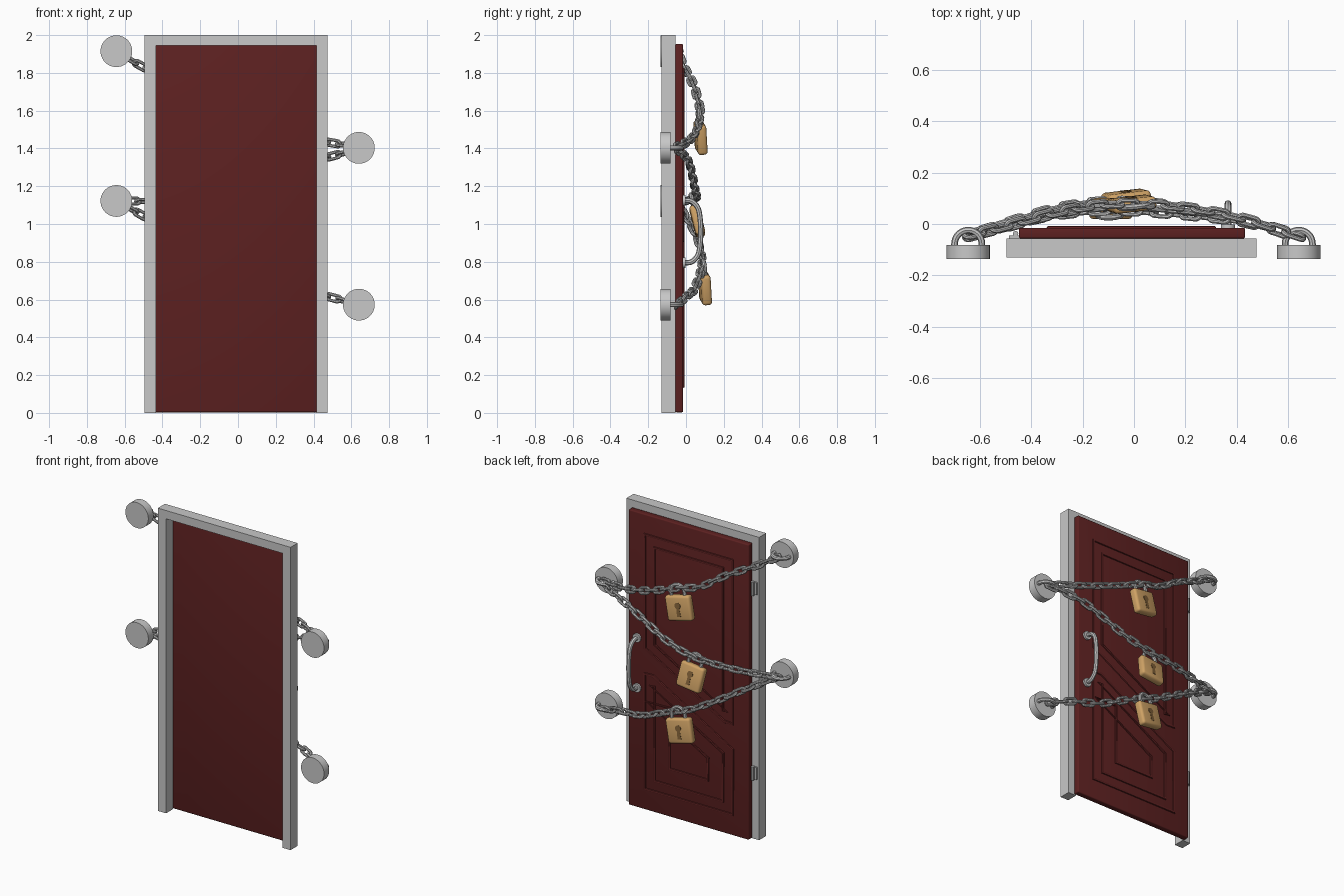
import bpy, bmesh, math
from mathutils import Vector, Matrix, Euler

cube = bpy.data.objects.get("Cube")
if cube:
    bpy.data.objects.remove(cube, do_unlink=True)


def material(name, rgb):
    m = bpy.data.materials.new(name)
    m.use_nodes = True
    m.diffuse_color = (*rgb, 1)
    m.node_tree.nodes["Principled BSDF"].inputs["Base Color"].default_value = (*rgb, 1)
    return m


GREY = material("frame grey", (0.58, 0.58, 0.58))
STEEL = material("chain steel", (0.52, 0.52, 0.52))
RED = material("dark red", (0.11, 0.015, 0.015))
BRASS = material("brass", (0.62, 0.36, 0.13))
DARK = material("keyhole brown", (0.22, 0.12, 0.04))


def finish(name, bm, mat, matrix=None):
    """Turn a bmesh into a named, coloured object."""
    if matrix:
        bm.transform(matrix)
    bmesh.ops.recalc_face_normals(bm, faces=bm.faces)
    me = bpy.data.meshes.new(name)
    bm.to_mesh(me)
    bm.free()
    me.materials.append(mat)
    ob = bpy.data.objects.new(name, me)
    bpy.context.collection.objects.link(ob)
    bpy.ops.object.select_all(action="DESELECT")
    ob.select_set(True)
    bpy.context.view_layer.objects.active = ob
    bpy.ops.object.shade_smooth_by_angle(angle=math.radians(40))
    return ob


def prism(name, outline, y0, y1, mat, bevel=0, matrix=None):
    """Extrude an x-z outline along y."""
    bm = bmesh.new()
    face = bm.faces.new([bm.verts.new((x, y0, z)) for x, z in outline])
    ext = bmesh.ops.extrude_face_region(bm, geom=[face])["geom"]
    moved = [v for v in ext if isinstance(v, bmesh.types.BMVert)]
    bmesh.ops.translate(bm, verts=moved, vec=(0, y1 - y0, 0))
    if bevel:
        bmesh.ops.bevel(bm, geom=bm.edges[:], offset=bevel, segments=3,
                        profile=0.5, affect="EDGES")
    return finish(name, bm, mat, matrix)


def rect(x0, x1, z0, z1):
    return [(x0, z0), (x1, z0), (x1, z1), (x0, z1)]


def disc(cx, cz, r, n=40, start=0, sweep=2 * math.pi):
    return [(cx + r * math.cos(start + sweep * i / n),
             cz + r * math.sin(start + sweep * i / n)) for i in range(n)]


def tube_mesh(points, radius, cyclic=False):
    """Round wire along a path, as mesh data."""
    cu = bpy.data.curves.new("wire", "CURVE")
    cu.dimensions = "3D"
    cu.bevel_depth = radius
    cu.bevel_resolution = 2
    cu.use_fill_caps = True
    sp = cu.splines.new("POLY")
    sp.points.add(len(points) - 1)
    for p, co in zip(sp.points, points):
        p.co = (*co, 1)
    sp.use_cyclic_u = cyclic
    ob = bpy.data.objects.new("wire", cu)
    me = bpy.data.meshes.new_from_object(ob)
    bpy.data.objects.remove(ob)
    return me


def tube(name, points, radius, mat, cyclic=False, matrix=None):
    bm = bmesh.new()
    bm.from_mesh(tube_mesh(points, radius, cyclic))
    return finish(name, bm, mat, matrix)


def spline(points, steps=16):
    """Smooth path through the given points."""
    p = [Vector(q) for q in points]
    p = [2 * p[0] - p[1]] + p + [2 * p[-1] - p[-2]]
    out = []
    for a, b, c, d in zip(p, p[1:], p[2:], p[3:]):
        for i in range(steps):
            t = i / steps
            out.append(0.5 * (2 * b + (c - a) * t + (2 * a - 5 * b + 4 * c - d) * t**2
                              + (3 * b - a - 3 * c + d) * t**3))
    return out + [p[-2]]


# Door frame: one arch-shaped outline
prism("door_frame", [(-0.495, 0), (-0.435, 0), (-0.435, 1.945), (0.415, 1.945),
                     (0.415, 0), (0.475, 0), (0.475, 2), (-0.495, 2)], -0.13, -0.056, GREY)

# Door leaf
prism("door_leaf", rect(-0.447, 0.432, 0.003, 1.953), -0.056, -0.015, RED, 0.007)


# Raised mouldings: nested outlines, split by a diagonal band
def inset(outline, d):
    n, out = len(outline), []
    pts = [Vector(p) for p in outline]
    for i in range(n):
        e0 = (pts[i] - pts[i - 1]).normalized()
        e1 = (pts[(i + 1) % n] - pts[i]).normalized()
        n0, n1 = Vector((-e0.y, e0.x)), Vector((-e1.y, e1.x))
        out.append(pts[i] + (n0 + n1) * d / (1 + n0.dot(n1)))
    return out


upper = [(-0.33, 1.82), (-0.33, 0.74), (-0.27, 0.74), (0.31, 1.07), (0.31, 1.82)]
lower = [(-0.33, 0.57), (-0.33, 0.14), (0.31, 0.14), (0.31, 0.9), (0.25, 0.9)]
for label, shape, depths in (("upper", upper, (0, 0.07)), ("lower", lower, (0, 0.07, 0.18))):
    for k, depth in enumerate(depths):
        path = [(x, -0.015, z) for x, z in inset(shape, depth)]
        tube(f"{label}_moulding_{k}", path, 0.011, RED, True,
             Matrix.Translation((0, -0.015, 0)) @ Matrix.Scale(0.7, 4, (0, 1, 0))
             @ Matrix.Translation((0, 0.015, 0)))

# Hinges
for label, z in (("upper", 1.66), ("lower", 0.44)):
    prism(label + "_hinge_plate", rect(-0.485, -0.44, z - 0.04, z + 0.04), -0.056, -0.045, STEEL)
    tube(label + "_hinge_pin", [(-0.46, -0.038, z - 0.045), (-0.46, -0.038, z + 0.045)],
         0.011, STEEL)

# Pull handle with round feet
hx = 0.365
tube("pull_handle", spline([(hx, -0.015, 1.125), (hx, 0.03, 1.12), (hx, 0.065, 1.08),
                            (hx, 0.077, 1.0), (hx, 0.077, 0.92), (hx, 0.065, 0.84),
                            (hx, 0.03, 0.8), (hx, -0.015, 0.795)], 6), 0.014, GREY)
for label, z in (("upper", 1.125), ("lower", 0.795)):
    prism(label + "_handle_foot", disc(hx, z, 0.028, 24), -0.016, -0.002, GREY)

# Wall mounts: disc with a horizontal U-shaped ring
MOUNTS = {"upper_right": (-0.644, 1.915), "lower_right": (-0.644, 1.122),
          "upper_left": (0.64, 1.403), "lower_left": (0.64, 0.573)}
for label, (x, z) in MOUNTS.items():
    prism(label + "_mount", disc(x, z, 0.084), -0.136, -0.082, GREY)
    arch = [(x + a, b, z) for a, b in disc(0, -0.077, 0.053, 16, 0, math.pi * 16 / 15)]
    arch = [(x + 0.053, -0.09, z)] + arch + [(x - 0.053, -0.09, z)]
    tube(label + "_ring", arch, 0.013, GREY)

# Chains: one stadium-shaped link repeated along each path
half, bend, wire, pitch = 0.024, 0.0175, 0.0092, 0.063
loop = [(half + bend * math.cos(a), bend * math.sin(a), 0)
        for a in (math.pi * (i / 8 - 0.5) for i in range(9))]
loop += [(-x, -y, 0) for x, y, _ in loop]
LINK = tube_mesh(loop, wire, True)


def chain(name, points):
    path = spline(points)
    total = sum((b - a).length for a, b in zip(path, path[1:]))
    count = round(total / pitch)
    spots, run, target = [], 0, 0
    for a, b in zip(path, path[1:]):
        seg = (b - a).length
        while target <= run + seg + 1e-6 and len(spots) <= count:
            spots.append((a.lerp(b, (target - run) / seg), (b - a).normalized()))
            target += total / count
        run += seg
    bm = bmesh.new()
    for i, (pos, t) in enumerate(spots):
        side = t.cross(Vector((0, 1, 0))).normalized()
        frame = Matrix((t, side, t.cross(side))).transposed().to_4x4()
        roll = Matrix.Rotation(math.radians(25 + 90 * (i % 2)), 4, "X")
        me = LINK.copy()
        me.transform(Matrix.Translation(pos) @ frame @ roll)
        bm.from_mesh(me)
        bpy.data.meshes.remove(me)
    finish(name, bm, STEEL)


chain("upper_chain", [(-0.62, -0.04, 1.9), (-0.5, -0.01, 1.83), (-0.315, 0.04, 1.735),
                      (-0.15, 0.07, 1.63), (0, 0.075, 1.585), (0.21, 0.06, 1.505),
                      (0.42, 0.02, 1.445), (0.62, -0.045, 1.41)])
chain("middle_chain", [(0.62, -0.04, 1.39), (0.43, 0.01, 1.34), (0.28, 0.03, 1.275),
                       (0.12, 0.045, 1.2), (-0.07, 0.055, 1.15), (-0.25, 0.045, 1.135),
                       (-0.42, 0.015, 1.125), (-0.62, -0.04, 1.12)])
chain("lower_chain", [(0.62, -0.04, 0.575), (0.48, 0, 0.615), (0.3, 0.04, 0.65),
                      (0.1, 0.075, 0.735), (-0.09, 0.085, 0.81), (-0.265, 0.065, 0.905),
                      (-0.4, 0.03, 0.985), (-0.62, -0.04, 1.11)])

# Padlocks: rounded body, shackle and keyhole plate
LOCKS = {"upper": ((-0.01, 0.077, 1.458), (0.08, 0.2, 0.12)),
         "middle": ((-0.083, 0.06, 1.015), (0.24, -0.12, 0)),
         "lower": ((-0.03, 0.1, 0.662), (0.08, 0.2, 0.12))}
for label, (pos, turn) in LOCKS.items():
    m = Matrix.Translation(pos) @ Euler(turn).to_matrix().to_4x4()
    prism(label + "_padlock_body", rect(-0.085, 0.085, -0.08, 0.08), -0.026, 0.026,
          BRASS, 0.016, m)
    arch = [(a, 0, b) for a, b in disc(0, 0.1, 0.046, 16, 0, math.pi * 16 / 15)]
    tube(label + "_padlock_shackle", [(0.046, 0, 0.06)] + arch + [(-0.046, 0, 0.06)],
         0.012, STEEL, False, m)
    hole = disc(0, 0.018, 0.02, 20, math.radians(-60), math.radians(315))
    prism(label + "_keyhole", hole + [(-0.013, -0.05), (0.013, -0.05)], 0.024, 0.028,
          DARK, 0, m)
